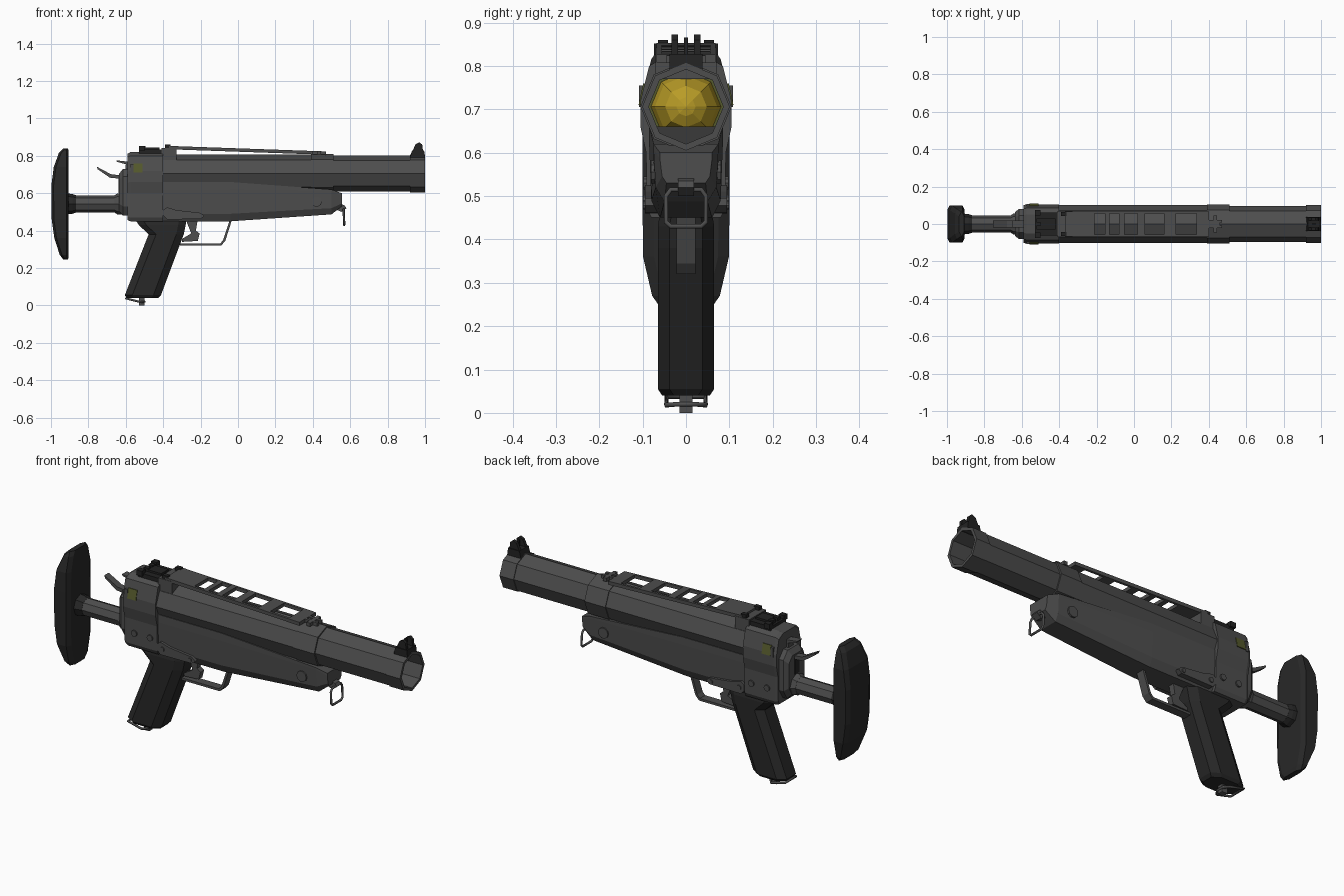
import bpy, bmesh, math
from mathutils import Vector

AXIS = 0.706  # height of the bore axis


def material(name, rgb):
    m = bpy.data.materials.new(name)
    m.diffuse_color = (*rgb, 1)
    return m


METAL = material("grey metal", (0.075, 0.075, 0.075))
BLACK = material("black polymer", (0.021, 0.021, 0.021))
SIGHT = material("dark sight steel", (0.016, 0.016, 0.016))
GOLD = material("gold tip", (0.48, 0.33, 0.02))
OLIVE = material("olive casing", (0.09, 0.10, 0.025))


def loft(name, rings, mat, closed=False):
    """Skin equal-length rings of points, capped at the ends unless closed."""
    bm = bmesh.new()
    vs = [[bm.verts.new(p) for p in r] for r in rings]
    n = len(rings[0])
    pairs = list(zip(vs, vs[1:])) + ([(vs[-1], vs[0])] if closed else [])
    for a, b in pairs:
        for i in range(n):
            j = (i + 1) % n
            bm.faces.new((a[i], a[j], b[j], b[i]))
    if not closed:
        bm.faces.new(vs[0])
        bm.faces.new(vs[-1])
    bmesh.ops.recalc_face_normals(bm, faces=bm.faces)
    me = bpy.data.meshes.new(name)
    bm.to_mesh(me)
    bm.free()
    me.materials.append(mat)
    ob = bpy.data.objects.new(name, me)
    bpy.context.collection.objects.link(ob)
    return ob


def prism(name, pts, y0, y1, mat):
    """Side profile (x, z) extruded across y."""
    return loft(name, [[(x, y, z) for x, z in pts] for y in (y0, y1)], mat)


def box(name, x0, x1, y0, y1, z0, z1, mat):
    return prism(name, [(x0, z0), (x1, z0), (x1, z1), (x0, z1)], y0, y1, mat)


def lathe(name, profile, mat, z=AXIS, closed=False, n=8):
    """(x, radius) profile turned around an axis along x."""
    rings = [[(x, r * math.sin(2 * math.pi * i / n), z + r * math.cos(2 * math.pi * i / n))
              for i in range(n)] for x, r in profile]
    return loft(name, rings, mat, closed)


def stud(name, x, z, r, y0, y1, mat, n=10):
    pts = [(x + r * math.cos(2 * math.pi * i / n), z + r * math.sin(2 * math.pi * i / n)) for i in range(n)]
    return prism(name, pts, y0, y1, mat)


def section(half, x, s=1.0, zc=0.6):
    """Half cross-section (y, z) mirrored into a full ring at x."""
    full = half + [(-y, z) for y, z in reversed(half)]
    return [(x, y * s, zc + (z - zc) * s) for y, z in full]


def slab(x0, x1, hw, z, cx, cy):
    """Horizontal rectangle ring with chamfered corners."""
    return [(x0 + cx, -hw, z), (x1 - cx, -hw, z), (x1, -hw + cy, z), (x1, hw - cy, z),
            (x1 - cx, hw, z), (x0 + cx, hw, z), (x0, hw - cy, z), (x0, -hw + cy, z)]


def wire(name, pts, r, mat, cyclic=False):
    cu = bpy.data.curves.new(name, 'CURVE')
    cu.dimensions = '3D'
    cu.bevel_depth = r
    cu.bevel_resolution = 1
    cu.use_fill_caps = True
    sp = cu.splines.new('POLY')
    sp.points.add(len(pts) - 1)
    for p, c in zip(sp.points, pts):
        p.co = (*c, 1)
    sp.use_cyclic_u = cyclic
    tmp = bpy.data.objects.new(name + "_path", cu)
    bpy.context.collection.objects.link(tmp)
    me = bpy.data.meshes.new_from_object(tmp.evaluated_get(bpy.context.evaluated_depsgraph_get()))
    bpy.data.objects.remove(tmp)
    me.materials.clear()
    me.materials.append(mat)
    ob = bpy.data.objects.new(name, me)
    bpy.context.collection.objects.link(ob)
    return ob


# Barrel, sleeve and rings (open bore)
lathe("barrel", [(-0.41, 0.086), (-0.41, 0.097), (1.0, 0.097), (1.0, 0.086)], METAL, closed=True)
lathe("barrel_sleeve", [(-0.41, 0.092), (-0.41, 0.101), (0.5, 0.101), (0.5, 0.092)], METAL, closed=True)
lathe("sleeve_ring", [(0.39, 0.095), (0.39, 0.105), (0.51, 0.105), (0.51, 0.095)], METAL, closed=True)
lathe("muzzle_ring", [(0.92, 0.09), (0.92, 0.101), (1.0, 0.101), (1.0, 0.086)], METAL, closed=True)

# Loaded round deep in the bore
lathe("round_casing", [(-0.45, 0.088), (-0.385, 0.088)], OLIVE)
lathe("round_tip", [(-0.39, 0.082), (-0.35, 0.072), (-0.31, 0.048), (-0.295, 0.022), (-0.29, 0.002)], GOLD)

# Receiver and rear cap
rec = [(0.05, 0.82), (0.085, 0.80), (0.105, 0.72), (0.105, 0.66), (0.092, 0.60), (0.09, 0.47), (0.08, 0.45)]
loft("receiver", [section(rec, -0.59, 0.96), section(rec, -0.575), section(rec, -0.40)], METAL)
cap = [(0.045, 0.73), (0.08, 0.69), (0.08, 0.53), (0.05, 0.48)]
loft("rear_cap", [section(cap, -0.58), section(cap, -0.615), section(cap, -0.636, 0.8)], METAL)
box("hammer_slot", -0.638, -0.63, -0.018, 0.018, 0.60, 0.685, SIGHT)

# Handguard under the barrel
low = [(0.085, 0.66), (0.085, 0.62), (0.08, 0.49), (0.06, 0.45)]
mid = [(0.085, 0.66), (0.085, 0.62), (0.08, 0.49), (0.06, 0.45)]
end = [(0.075, 0.62), (0.075, 0.61), (0.07, 0.52), (0.05, 0.487)]
tip = [(0.06, 0.60), (0.06, 0.585), (0.055, 0.545), (0.045, 0.53)]
loft("handguard", [section(low, -0.41), section(mid, -0.04), section(end, 0.5), section(tip, 0.555)], METAL)

# Side details, both sides
for s, side in ((-1, "right"), (1, "left")):
    loft("window_" + side, [[(x, s * (y + d), z) for y, z, d in
         ((0.1065, 0.71, -0.01), (0.0965, 0.76, -0.01), (0.0965, 0.76, 0.002), (0.1075, 0.71, 0.002))]
         for x in (-0.56, -0.51)], OLIVE)
    box("window_edge_" + side, -0.575, -0.56, s * 0.09, s * 0.108, 0.705, 0.755, METAL)
    prism("grip_plate_" + side, [(-0.40, 0.48), (-0.38, 0.46), (-0.20, 0.462), (-0.18, 0.478),
          (-0.20, 0.495), (-0.33, 0.51), (-0.38, 0.525), (-0.40, 0.51)], s * 0.06, s * 0.094, METAL)
    for i, (x, z, r, y) in enumerate(((-0.53, 0.53, 0.016, 0.098), (-0.44, 0.53, 0.016, 0.098),
                                      (-0.37, 0.49, 0.013, 0.099), (-0.21, 0.478, 0.010, 0.099),
                                      (0.42, 0.555, 0.028, 0.081))):
        stud("pin_%s_%d" % (side, i), x, z, r, s * 0.05, s * y, METAL)

# Pistol grip
loft("pistol_grip", [slab(-0.55, -0.275, 0.06, 0.46, 0.04, 0.027), slab(-0.53, -0.28, 0.065, 0.43, 0.04, 0.027),
                     slab(-0.478, -0.29, 0.065, 0.38, 0.04, 0.027), slab(-0.605, -0.412, 0.065, 0.055, 0.04, 0.027),
                     slab(-0.595, -0.425, 0.055, 0.04, 0.04, 0.027)], BLACK)
wire("grip_loop", [(-0.50, -0.02, 0.02), (-0.52, -0.045, 0.018), (-0.60, -0.045, 0.038), (-0.60, 0.045, 0.038),
                   (-0.52, 0.045, 0.018), (-0.50, 0.02, 0.02)], 0.006, METAL, True)
box("grip_loop_mount", -0.53, -0.50, -0.015, 0.015, 0.0, 0.045, METAL)

# Trigger and guard
prism("trigger", [(-0.28, 0.46), (-0.215, 0.46), (-0.225, 0.40), (-0.205, 0.385), (-0.215, 0.345),
                  (-0.30, 0.34), (-0.30, 0.355), (-0.25, 0.385)], -0.015, 0.015, METAL)
prism("trigger_guard", [(-0.045, 0.455), (-0.033, 0.455), (-0.068, 0.345), (-0.09, 0.32), (-0.31, 0.32),
                        (-0.31, 0.332), (-0.095, 0.332), (-0.08, 0.348)], -0.022, 0.022, METAL)

# Stock tube and shoulder pad
lathe("stock_tube", [(-0.92, 0.045), (-0.61, 0.045)], METAL, z=0.543)
lathe("stock_collar", [(-0.915, 0.056), (-0.885, 0.053), (-0.865, 0.046)], BLACK, z=0.543)
lathe("stock_socket", [(-0.66, 0.046), (-0.645, 0.056), (-0.62, 0.056)], METAL, z=0.543)
loft("shoulder_pad", [slab(x, x1, hw, z, 0.012, 0.025) for z, x, x1, hw in
     ((0.247, -0.935, -0.908, 0.062), (0.27, -0.953, -0.905, 0.078), (0.36, -0.982, -0.905, 0.099),
      (0.46, -0.996, -0.905, 0.1), (0.64, -0.998, -0.905, 0.1), (0.74, -0.985, -0.905, 0.099),
      (0.815, -0.958, -0.905, 0.08), (0.838, -0.935, -0.908, 0.065))], BLACK)

# Hammer spur and latch lever
prism("hammer", [(-0.755, 0.742), (-0.75, 0.728), (-0.685, 0.683), (-0.60, 0.675), (-0.60, 0.715),
                 (-0.625, 0.695), (-0.68, 0.702)], -0.018, 0.018, METAL)
prism("latch_lever", [(-0.652, 0.776), (-0.648, 0.768), (-0.60, 0.755), (-0.605, 0.70), (-0.58, 0.70),
                      (-0.58, 0.768)], -0.02, 0.02, METAL)


# Slotted top rail, sloping down to the front
def top(x):
    return 0.853 - 0.035 * (x + 0.37)


def rail_bar(name, x0, x1, y0, y1, t=0.018):
    prism(name, [(x0, top(x0) - t), (x1, top(x1) - t), (x1, top(x1)), (x0, top(x0))], y0, y1, METAL)


for s, side in ((-1, "right"), (1, "left")):
    rail_bar("rail_side_" + side, -0.37, 0.40, s * 0.056, s * 0.068)
    rail_bar("rail_prong_" + side, 0.40, 0.47, s * 0.008, s * 0.022)
for i, (a, b) in enumerate(((-0.37, -0.21), (-0.155, -0.13), (-0.08, -0.05), (0.02, 0.06),
                            (0.16, 0.225), (0.335, 0.40))):
    rail_bar("rail_bridge_%d" % i, a, b, -0.056, 0.056)
rail_bar("rail_crossbar", 0.425, 0.445, -0.045, 0.045)
box("rail_foot", 0.40, 0.46, -0.012, 0.012, 0.80, 0.82, METAL)
box("rail_hinge_base", -0.41, -0.33, -0.07, 0.07, 0.77, 0.842, METAL)

# Rear sight
box("rear_sight_base", -0.53, -0.37, -0.062, 0.062, 0.80, 0.835, SIGHT)
box("rear_sight_bar", -0.50, -0.42, -0.03, 0.03, 0.83, 0.845, SIGHT)
for s, side in ((-1, "right"), (1, "left")):
    box("rear_sight_knob_" + side, -0.53, -0.50, s * 0.045, s * 0.074, 0.825, 0.852, SIGHT)
    box("rear_sight_ear_" + side, -0.39, -0.36, s * 0.042, s * 0.064, 0.82, 0.86, SIGHT)
    box("rear_sight_notch_" + side, -0.52, -0.495, s * 0.008, s * 0.03, 0.83, 0.852, SIGHT)

# Front sight with two ears and a post
prism("front_sight_base", [(0.92, 0.79), (1.0, 0.79), (0.995, 0.828), (0.93, 0.828)], -0.038, 0.038, SIGHT)
for s, side in ((-1, "right"), (1, "left")):
    prism("front_sight_ear_" + side, [(0.93, 0.82), (0.99, 0.82), (0.985, 0.86), (0.97, 0.872), (0.95, 0.862)],
          s * 0.018, s * 0.034, SIGHT)
box("front_sight_post", 0.955, 0.97, -0.005, 0.005, 0.82, 0.865, SIGHT)

# Front sling loop and its mount
prism("sling_mount", [(0.53, 0.51), (0.555, 0.50), (0.58, 0.52), (0.57, 0.535), (0.53, 0.55)], -0.018, 0.018, METAL)
wire("sling_loop", [(0.565, -0.035, 0.515), (0.565, -0.046, 0.50), (0.568, -0.046, 0.44), (0.568, -0.035, 0.43),
                    (0.568, 0.035, 0.43), (0.568, 0.046, 0.44), (0.565, 0.046, 0.50), (0.565, 0.035, 0.515)],
     0.006, METAL, True)
